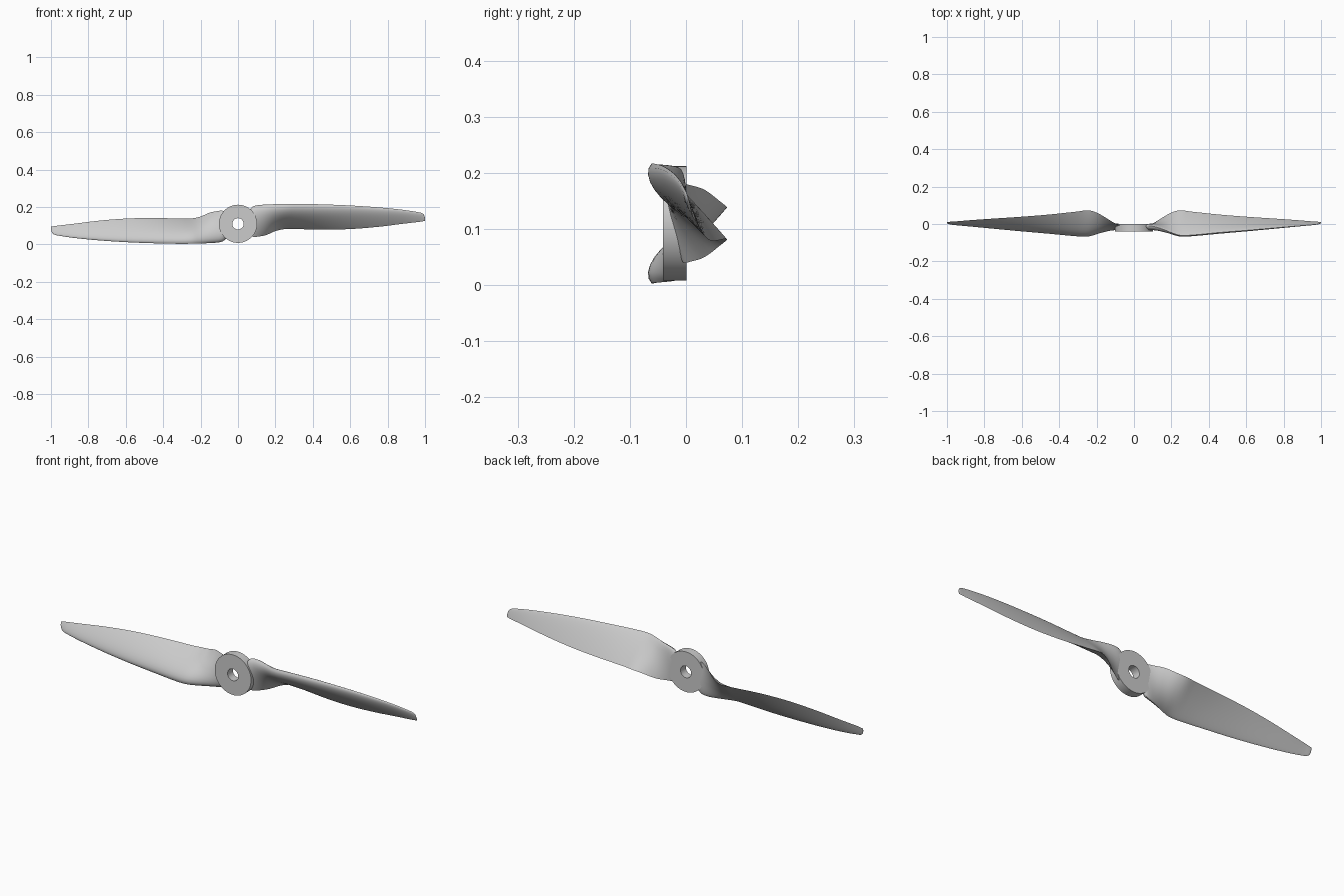
import bpy, bmesh, math

if "Cube" in bpy.data.objects:
    bpy.data.objects.remove(bpy.data.objects["Cube"])

ZC = 0.11  # height of the shaft axis

# Blade stations: x, leading edge y z, trailing edge y z, front bulge, back bulge (of chord)
STATIONS = [
    (0.060, -0.010, 0.185, -0.008, 0.060, 0.14, 0.06),
    (0.080, -0.010, 0.203, -0.006, 0.041, 0.15, 0.06),
    (0.110, -0.014, 0.210, 0.008, 0.042, 0.15, 0.05),
    (0.150, -0.026, 0.213, 0.033, 0.050, 0.16, 0.04),
    (0.200, -0.046, 0.215, 0.061, 0.071, 0.165, 0.03),
    (0.245, -0.060, 0.216, 0.073, 0.081, 0.165, 0.03),
    (0.300, -0.060, 0.217, 0.067, 0.082, 0.155, 0.03),
    (0.450, -0.046, 0.214, 0.051, 0.079, 0.14, 0.03),
    (0.600, -0.034, 0.208, 0.039, 0.082, 0.12, 0.03),
    (0.750, -0.021, 0.198, 0.029, 0.094, 0.11, 0.03),
    (0.880, -0.010, 0.185, 0.020, 0.110, 0.10, 0.03),
    (0.965, -0.003, 0.172, 0.013, 0.120, 0.09, 0.03),
    (0.985, 0.000, 0.166, 0.012, 0.123, 0.08, 0.03),
    (0.995, 0.003, 0.156, 0.011, 0.125, 0.08, 0.03),
    (1.000, 0.005, 0.142, 0.010, 0.126, 0.08, 0.03),
]


def finish(bm, name, angle):
    bmesh.ops.recalc_face_normals(bm, faces=bm.faces)
    mesh = bpy.data.meshes.new(name)
    bm.to_mesh(mesh)
    bm.free()
    ob = bpy.data.objects.new(name, mesh)
    bpy.context.collection.objects.link(ob)
    bpy.ops.object.select_all(action='DESELECT')
    ob.select_set(True)
    bpy.context.view_layer.objects.active = ob
    bpy.ops.object.shade_smooth_by_angle(angle=math.radians(angle))
    return ob


def smooth_stations(steps=4):
    # Cubic interpolation with slopes that respect the uneven spacing
    def slope(i, k):
        a, b = STATIONS[max(i - 1, 0)], STATIONS[min(i + 1, len(STATIONS) - 1)]
        return (b[k] - a[k]) / (b[0] - a[0])
    out = []
    for i in range(len(STATIONS) - 1):
        a, b = STATIONS[i], STATIONS[i + 1]
        h = b[0] - a[0]
        for s in range(steps):
            t = s / steps
            row = [a[0] + h * t]
            for k in range(1, 7):
                row.append((2*t**3 - 3*t**2 + 1) * a[k] + (t**3 - 2*t**2 + t) * h * slope(i, k)
                           + (3*t**2 - 2*t**3) * b[k] + (t**3 - t**2) * h * slope(i + 1, k))
            out.append(row)
    return out + [list(STATIONS[-1])]


def thickness(c):
    # Rounded nose, sharp tail, peak value of 1
    return 10 * (0.2969 * math.sqrt(c) - 0.126 * c - 0.3516 * c**2 + 0.2843 * c**3 - 0.1036 * c**4)


def section(row, n=14):
    x, ly, lz, ty, tz, front, back = row
    dy, dz = ty - ly, tz - lz
    pts = []
    for j in range(2 * n):
        c = 0.5 * (1 - math.cos(math.pi * j / n))
        off = thickness(c) * (front if j <= n else -back)
        pts.append((x, ly + dy * c + dz * off, lz + dz * c - dy * off))
    return pts


def blade(name, turn):
    bm = bmesh.new()
    rings = []
    for row in smooth_stations():
        rings.append([bm.verts.new((turn * x, y, ZC + turn * (z - ZC))) for x, y, z in section(row)])
    for a, b in zip(rings, rings[1:]):
        for i in range(len(a)):
            k = (i + 1) % len(a)
            bm.faces.new((a[i], a[k], b[k], b[i]))
    bm.faces.new(rings[0])
    bm.faces.new(rings[-1])
    return finish(bm, name, 40)


# Hub: ring with a shaft hole
def hub(outer=0.102, inner=0.03, y0=-0.041, y1=0.001, n=64):
    bm = bmesh.new()
    loops = []
    for r, y in ((outer, y0), (outer, y1), (inner, y1), (inner, y0)):
        loops.append([bm.verts.new((r * math.cos(2 * math.pi * i / n), y,
                                    ZC + r * math.sin(2 * math.pi * i / n))) for i in range(n)])
    for j in range(4):
        a, b = loops[j], loops[(j + 1) % 4]
        for i in range(n):
            k = (i + 1) % n
            bm.faces.new((a[i], a[k], b[k], b[i]))
    return finish(bm, "hub", 30)


hub()
# Two blades, half a turn apart
blade("right_blade", 1)
blade("left_blade", -1)
